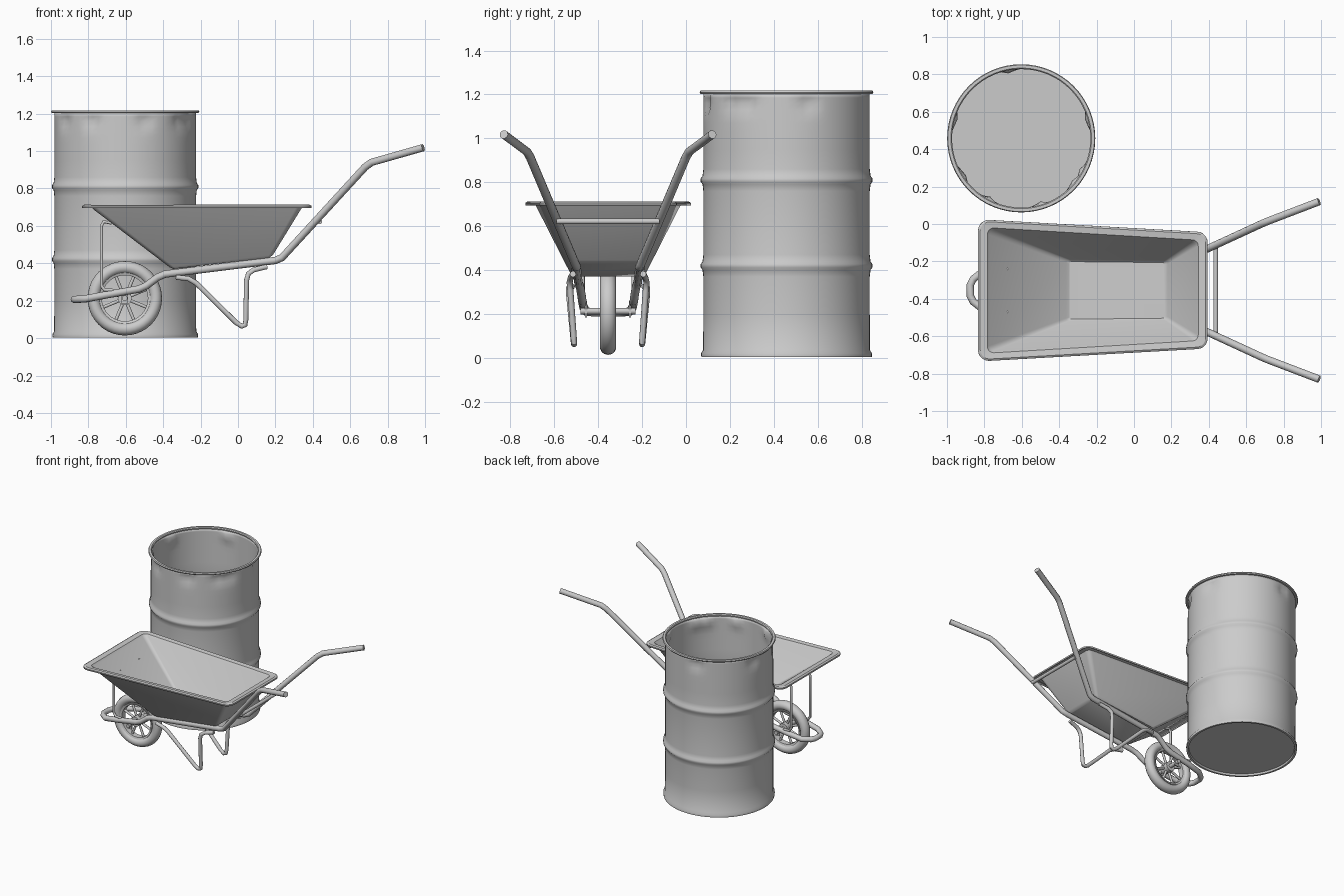
import bpy, bmesh, math
from mathutils import Vector

if "Cube" in bpy.data.objects:
    bpy.data.objects.remove(bpy.data.objects["Cube"])

CY = -0.355                       # wheelbarrow centre line
WHEEL = Vector((-0.605, CY, 0.213))


def finish(name, bm, angle=40):
    bmesh.ops.recalc_face_normals(bm, faces=bm.faces)
    me = bpy.data.meshes.new(name)
    bm.to_mesh(me)
    bm.free()
    ob = bpy.data.objects.new(name, me)
    bpy.context.collection.objects.link(ob)
    smooth(ob, angle)
    return ob


def smooth(ob, angle):
    bpy.ops.object.select_all(action='DESELECT')
    ob.select_set(True)
    bpy.context.view_layer.objects.active = ob
    bpy.ops.object.shade_smooth_by_angle(angle=math.radians(angle))


def loft(bm, loops, closed=False, cap_first=False):
    rows = [[bm.verts.new(p) for p in loop] for loop in loops]
    pairs = list(zip(rows, rows[1:])) + ([(rows[-1], rows[0])] if closed else [])
    for a, b in pairs:
        for i in range(len(a)):
            j = (i + 1) % len(a)
            bm.faces.new((a[i], a[j], b[j], b[i]))
    if cap_first:
        bm.faces.new(rows[0])


def tube(name, points, r):
    cu = bpy.data.curves.new(name, 'CURVE')
    cu.dimensions = '3D'
    cu.bevel_depth, cu.bevel_resolution, cu.use_fill_caps = r, 3, True
    sp = cu.splines.new('POLY')
    sp.points.add(len(points) - 1)
    for p, co in zip(sp.points, points):
        p.co = (co[0], co[1], co[2], 1)
    ob = bpy.data.objects.new(name, cu)
    bpy.context.collection.objects.link(ob)
    bpy.ops.object.select_all(action='DESELECT')
    ob.select_set(True)
    bpy.context.view_layer.objects.active = ob
    bpy.ops.object.convert(target='MESH')
    smooth(bpy.context.object, 45)


def sided(points, s):
    return [(x, CY + s * y, z) for x, y, z in points]


def wheel_ring(name, profile, n=40):
    # closed (radius, y) profile turned about the axle
    bm = bmesh.new()
    loft(bm, [[WHEEL + Vector((r * math.cos(2 * math.pi * i / n), y,
                               r * math.sin(2 * math.pi * i / n)))
               for i in range(n)] for r, y in profile], closed=True)
    return finish(name, bm)


def thicken(ob, t):
    m = ob.modifiers.new("thickness", 'SOLIDIFY')
    m.thickness, m.offset = t, 0


# Oil drum: ribbed wall, open top, dents below the rim
profile = [(0.372, 0.02), (0.375, 0.006), (0.386, 0.006), (0.387, 0.02), (0.377, 0.035), (0.376, 0.2)]
for z in (0.42, 0.81):
    profile += [(0.376, z - 0.05), (0.38, z - 0.018), (0.388, z - 0.007), (0.388, z + 0.007),
                (0.38, z + 0.018), (0.376, z + 0.05)]
profile += [(0.376, z) for z in (0.95, 1.03, 1.07, 1.1, 1.13, 1.16, 1.185, 1.205)]
dents = [math.radians(a) for a in (15, 100, 165, 212, 242, 286, 319, 332)]


def drum_point(r, z, a):
    for d in dents:
        da = math.remainder(a - d, 2 * math.pi)
        if z < 1.2:
            r -= 0.02 * math.exp(-(da / 0.09) ** 2 - ((z - 1.16) / 0.04) ** 2)
    return (-0.603 + r * math.cos(a), 0.458 + r * math.sin(a), z)


N = 64
bm = bmesh.new()
loft(bm, [[drum_point(r, z, 2 * math.pi * i / N) for i in range(N)] for r, z in profile], cap_first=True)
thicken(finish("drum", bm), 0.006)
bm = bmesh.new()
lip = [(0.372, 1.203), (0.392, 1.203), (0.396, 1.21), (0.392, 1.218), (0.376, 1.218), (0.37, 1.212)]
loft(bm, [[drum_point(r, z, 2 * math.pi * i / N) for i in range(N)] for r, z in lip], closed=True)
finish("drum_rim", bm)


# Tray: tapered sheet with rounded corners and a flat flange
def tray_loop(x0, x1, h0, h1, z0, z1, c):
    pts = []
    for x, h, sx, sy, start in ((x1, h1, 1, 1, 0), (x0, h0, -1, 1, 90),
                                (x0, h0, -1, -1, 180), (x1, h1, 1, -1, 270)):
        for k in range(6):
            a = math.radians(start + 18 * k)
            px = x - sx * c + c * math.cos(a)
            t = (px - x0) / (x1 - x0)
            pts.append((px, CY + sy * (h - c) + c * math.sin(a), z0 + t * (z1 - z0)))
    return pts


bm = bmesh.new()
loft(bm, [tray_loop(-0.345, 0.165, 0.155, 0.15, 0.373, 0.432, 0.012),
          tray_loop(-0.365, 0.185, 0.168, 0.162, 0.382, 0.447, 0.02),
          tray_loop(-0.773, 0.335, 0.325, 0.262, 0.692, 0.692, 0.03),
          tray_loop(-0.785, 0.345, 0.335, 0.272, 0.706, 0.706, 0.035),
          tray_loop(-0.822, 0.382, 0.366, 0.303, 0.71, 0.71, 0.05),
          tray_loop(-0.831, 0.391, 0.374, 0.311, 0.705, 0.705, 0.055),
          tray_loop(-0.831, 0.391, 0.374, 0.311, 0.695, 0.695, 0.055)], cap_first=True)
thicken(finish("tray", bm, 30), 0.006)

# Main frame: one bent tube looping round the wheel and out to both handles
half = [(-0.875, 0.03, 0.207), (-0.86, 0.06, 0.207), (-0.81, 0.1, 0.211), (-0.7, 0.112, 0.232),
        (-0.53, 0.118, 0.262), (-0.49, 0.12, 0.28), (-0.43, 0.128, 0.325), (-0.39, 0.135, 0.342),
        (0.2, 0.143, 0.415), (0.235, 0.15, 0.43), (0.68, 0.355, 0.915), (0.715, 0.37, 0.94),
        (0.99, 0.475, 1.018)]
tube("frame_and_handles", sided(half[::-1], -1) + sided(half, 1), 0.02)
tube("handle_crossbar", [(0.437, CY - 0.235, 0.622), (0.437, CY + 0.235, 0.622)], 0.013)

# Legs, tray struts and axle brackets on each side
leg = [(-0.33, 0.165, 0.325), (-0.265, 0.178, 0.318), (-0.225, 0.178, 0.295), (-0.01, 0.157, 0.083),
       (0.02, 0.155, 0.063), (0.038, 0.155, 0.07), (0.042, 0.157, 0.1), (0.046, 0.172, 0.31),
       (0.056, 0.175, 0.345), (0.085, 0.17, 0.365), (0.155, 0.16, 0.382)]
strut = [(-0.665, 0.115, 0.285 - 0.03), (-0.715, 0.115, 0.258), (-0.73, 0.115, 0.28),
         (-0.73, 0.115, 0.6), (-0.718, 0.115, 0.622), (-0.675, 0.115, 0.615)]
for side, s in (("left", -1), ("right", 1)):
    tube(side + "_leg", sided(leg, s), 0.014)
    tube(side + "_tray_strut", sided(strut, s), 0.009)
    bm = bmesh.new()
    bmesh.ops.create_cube(bm, size=1)
    bmesh.ops.scale(bm, vec=(0.035, 0.01, 0.075), verts=bm.verts)
    bmesh.ops.translate(bm, vec=(WHEEL.x, CY + s * 0.1, 0.222), verts=bm.verts)
    finish(side + "_axle_bracket", bm)

# Wheel: tyre, rim band, hub, axle and eight spokes
tyre = [(0.165 + 0.034 * math.cos(t), 0.037 * math.sin(t))
        for t in (2 * math.pi * k / 14 for k in range(14))]
wheel_ring("tyre", tyre)
wheel_ring("wheel_rim", [(0.137, -0.027), (0.137, 0.027), (0.123, 0.022), (0.123, -0.022)])
tube("hub", [WHEEL - Vector((0, 0.035, 0)), WHEEL + Vector((0, 0.035, 0))], 0.038)
tube("axle", [WHEEL - Vector((0, 0.125, 0)), WHEEL + Vector((0, 0.125, 0))], 0.015)
for k in range(8):
    a = math.pi * (k + 0.5) / 4
    d = Vector((math.cos(a), 0, math.sin(a)))
    tube(f"spoke_{k}", [WHEEL + d * 0.03, WHEEL + d * 0.128], 0.009)
